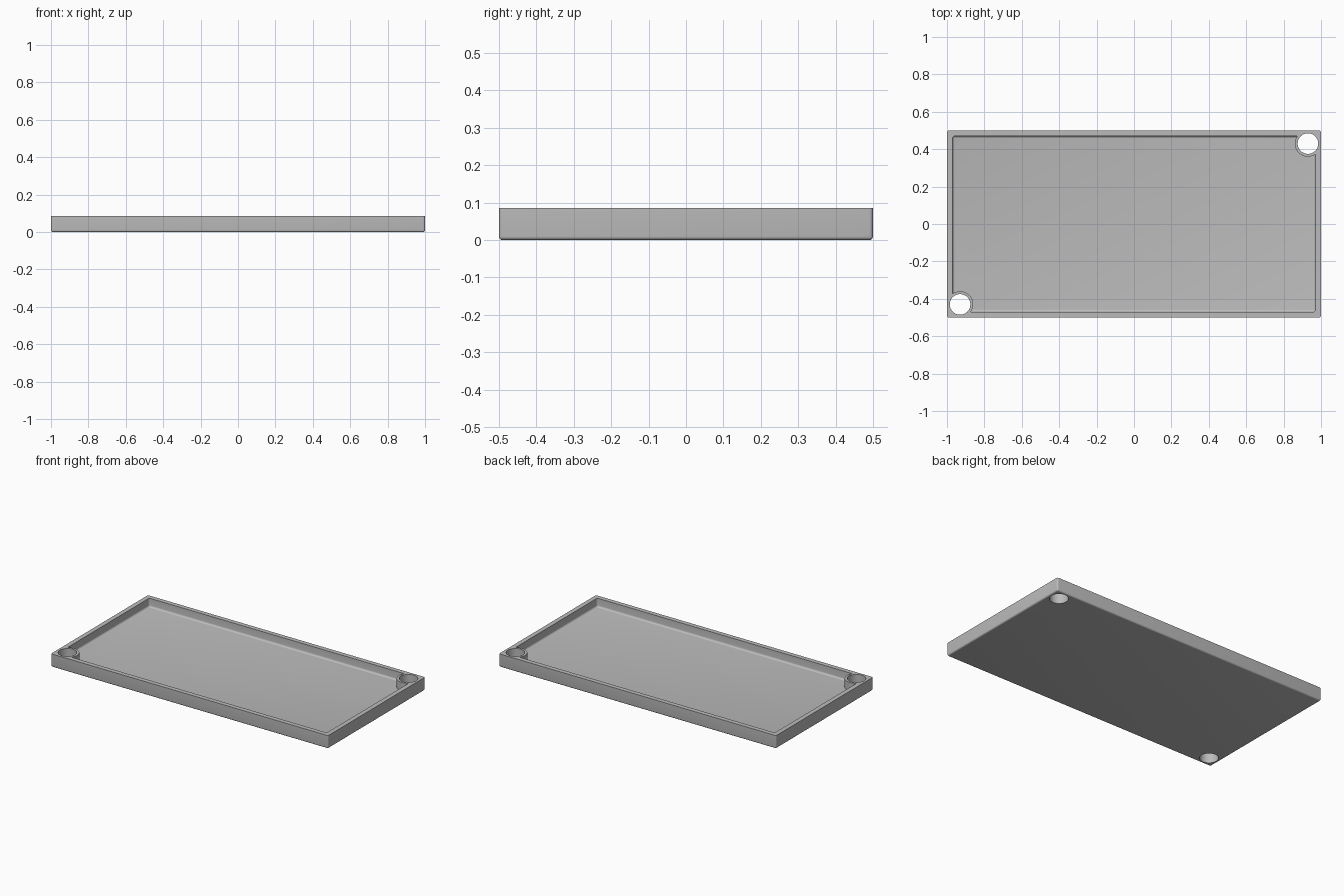
import bpy, bmesh, math

if "Cube" in bpy.data.objects:
    bpy.data.objects.remove(bpy.data.objects["Cube"])

LENGTH, WIDTH, HEIGHT = 2.0, 1.0, 0.086
WALL, FLOOR = 0.03, 0.03
HOLE_X, HOLE_Y = 0.93, 0.43

grey = bpy.data.materials.new("plain grey")
grey.use_nodes = True
COLOUR = (0.5, 0.5, 0.5, 1.0)
grey.diffuse_color = COLOUR
grey.node_tree.nodes["Principled BSDF"].inputs["Base Color"].default_value = COLOUR


def finish(bm, name, helper=False):
    mesh = bpy.data.meshes.new(name)
    bm.to_mesh(mesh)
    bm.free()
    mesh.materials.append(grey)
    obj = bpy.data.objects.new(name, mesh)
    bpy.context.collection.objects.link(obj)
    obj.hide_render = helper
    return obj


def rounded_block(name, size_x, size_y, z0, z1, radius, helper=False):
    """Box with a sharp top and rounded uprights and bottom edges."""
    bm = bmesh.new()
    bmesh.ops.create_cube(bm, size=1)
    for v in bm.verts:
        v.co = (v.co.x * size_x, v.co.y * size_y, z1 if v.co.z > 0 else z0)
    edges = [e for e in bm.edges if min(v.co.z for v in e.verts) < z1 - 1e-4]
    bmesh.ops.bevel(bm, geom=edges, offset=radius, segments=5,
                    profile=0.5, affect='EDGES')
    return finish(bm, name, helper)


def corner_cylinders(name, radius, z0, z1):
    """Matching upright cylinders in two opposite corners."""
    bm = bmesh.new()
    for side in (-1, 1):
        made = bmesh.ops.create_cone(bm, cap_ends=True, segments=64, radius1=radius,
                                     radius2=radius, depth=z1 - z0)
        bmesh.ops.translate(bm, verts=made["verts"],
                            vec=(side * HOLE_X, side * HOLE_Y, (z0 + z1) / 2))
    return finish(bm, name, True)


def cut(target, cutter):
    mod = target.modifiers.new("cut " + cutter.name, 'BOOLEAN')
    mod.operation = 'DIFFERENCE'
    mod.solver = 'EXACT'
    mod.object = cutter
    bpy.context.view_layer.objects.active = target
    bpy.ops.object.modifier_apply(modifier=mod.name)
    bpy.data.objects.remove(cutter)


# Tray shell
tray = rounded_block("tray", LENGTH, WIDTH, 0, HEIGHT, 0.01)

# Recess, leaving a round post standing in two corners
recess = rounded_block("recess_cutter", LENGTH - 2 * WALL, WIDTH - 2 * WALL,
                       FLOOR, HEIGHT + 0.05, 0.012, True)
cut(recess, corner_cylinders("post_cutter", 0.07, -0.1, 0.3))
cut(tray, recess)

# Through holes in the posts
cut(tray, corner_cylinders("hole_cutter", 0.055, -0.1, 0.3))

# Smooth fillets, keep rims sharp
bpy.ops.object.select_all(action='DESELECT')
tray.select_set(True)
bpy.context.view_layer.objects.active = tray
bpy.ops.object.shade_smooth_by_angle(angle=math.radians(30))
